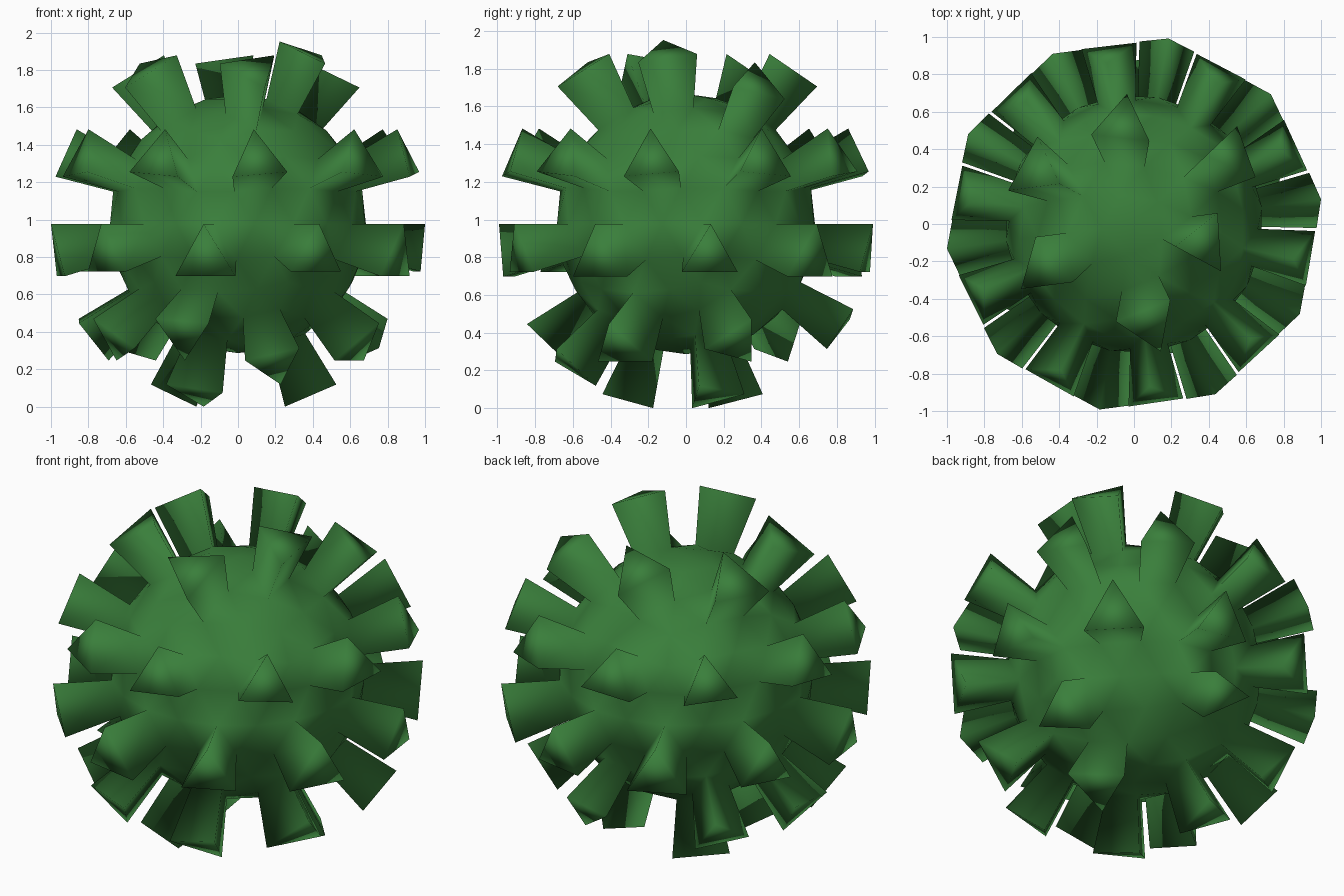
import bpy, bmesh, math
from mathutils import Vector, Matrix

if "Cube" in bpy.data.objects:
    bpy.data.objects.remove(bpy.data.objects["Cube"])

CORE_R = 0.69      # sphere body radius
TIP_R = 1.0086     # radius reached by the spike corners
TURN = 43.5        # azimuth of the upper five-way ring, degrees

# grid nodes of one fifth of the sphere: (height on unit sphere, azimuth offset)
NODES = {'a': (0.965, 0), 'm': (0.851, 0), 'c': (0.894, 36), 'n': (0.676, 0),
         'p': (0.724, 22.4), 'q': (0.506, 17.5), 'N': (0.526, 36), 'r': (0.447, 0)}


def polar(z, az):
    r = math.sqrt(1 - z * z)
    a = math.radians(az)
    return Vector((r * math.cos(a), r * math.sin(a), z))


def centre(names, lower):
    """Direction of the face spanned by three named nodes, e.g. 'm2 c1 p2-'."""
    total = Vector()
    for s in names.split():
        z, off = NODES[s[0]]
        if s.endswith('-'):
            off = -off
        az = TURN - 72 + 72 * int(s[1]) + off + (36 if lower else 0)
        total += polar(-z if lower else z, az)
    return total.normalized()


# spike directions: irregular caps plus two regular rings of ten
upper = ["a0 m0 c0", "m1 n1 p1-", "m2 c1 p2-", "c2 p2+ p3-", "m3 c3 p3+", "m4 c4 p4+"]
lower = ["a3 c3 m3", "a2 c1 m2", "a0 m0 c0", "m4 n4 p4-", "N4 p4+ p0-", "r1 n1 q1+",
         "n3 p3- q3-", "N3 q3+ p3+", "n0 p0+ q0+", "N2 q2+ p2+", "n2 p2- q2-"]
dirs = [centre(s, False) for s in upper] + [centre(s, True) for s in lower]
for k in range(10):
    dirs.append(polar(0.34, -10.5 + 36 * k))
    dirs.append(polar(-0.165, 7.5 + 36 * k))

# body sphere, turned so its five-way points sit at TURN
bm = bmesh.new()
bmesh.ops.create_icosphere(bm, subdivisions=3, radius=CORE_R)
five = next(v for v in bm.verts if len(v.link_edges) == 5 and 0.1 < v.co.z < 0.6 * CORE_R)
spin = math.radians(TURN) - math.atan2(five.co.y, five.co.x)
bmesh.ops.rotate(bm, verts=bm.verts, cent=(0, 0, 0), matrix=Matrix.Rotation(spin, 3, 'Z'))

# spikes: chosen faces pulled out radially, so they flare
faces = list(bm.faces)
mids = [f.calc_center_median().normalized() for f in faces]
picked = {max(range(len(faces)), key=lambda i: mids[i].dot(d)) for d in dirs}
tips = bmesh.ops.extrude_discrete_faces(bm, faces=[faces[i] for i in sorted(picked)])['faces']
for v in {v for f in tips for v in f.verts}:
    v.co = v.co.normalized() * TIP_R

# stand on the ground, smooth all over
low = min(v.co.z for v in bm.verts)
bmesh.ops.translate(bm, verts=bm.verts, vec=(0, 0, -low))
bmesh.ops.recalc_face_normals(bm, faces=bm.faces)
for f in bm.faces:
    f.smooth = True

mesh = bpy.data.meshes.new("spiky_ball")
bm.to_mesh(mesh)
bm.free()
green = bpy.data.materials.new("leaf green")
green.diffuse_color = (0.042, 0.212, 0.044, 1)
green.use_nodes = True
green.node_tree.nodes["Principled BSDF"].inputs["Base Color"].default_value = green.diffuse_color
mesh.materials.append(green)
obj = bpy.data.objects.new("spiky_ball", mesh)
bpy.context.collection.objects.link(obj)
